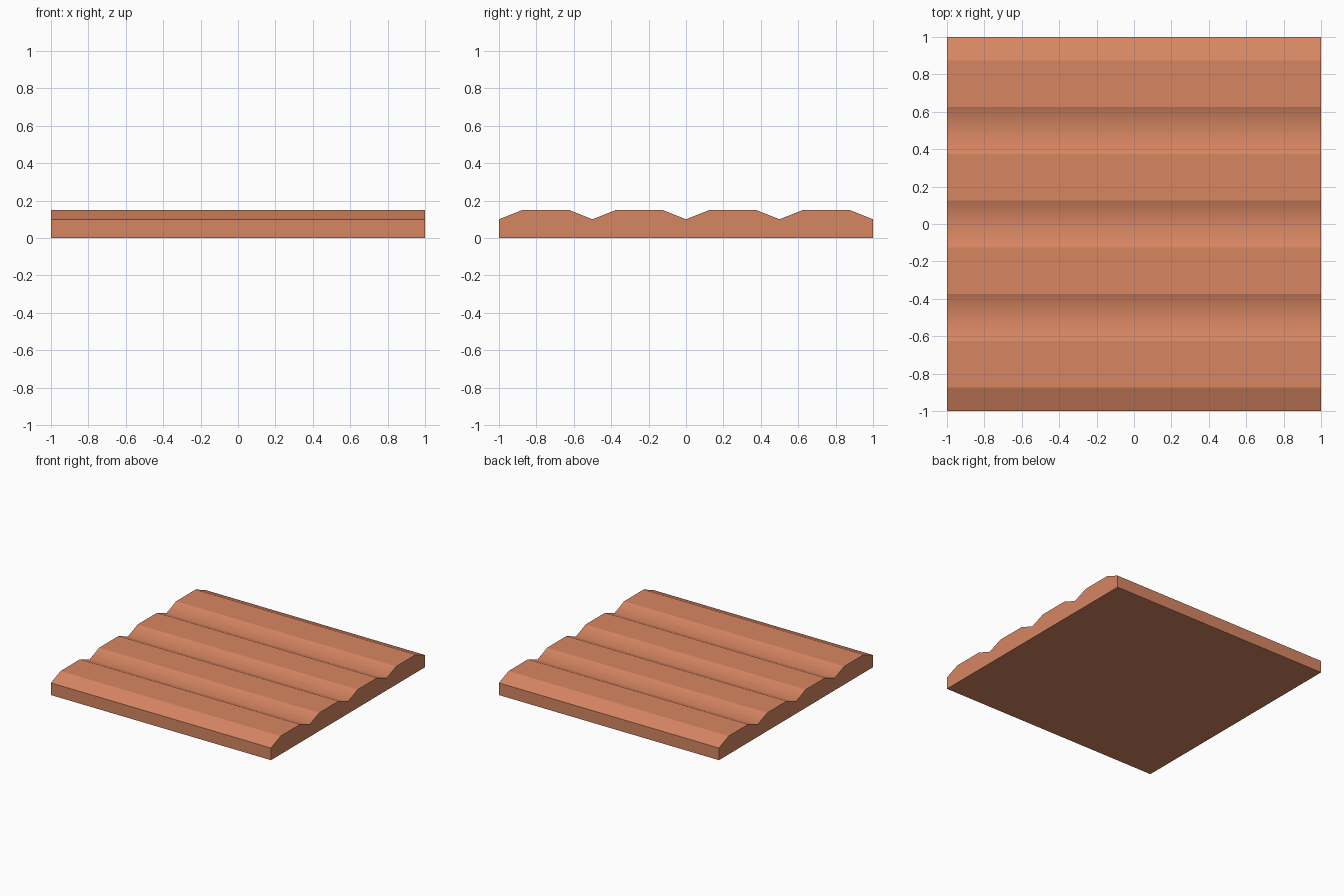
import bpy, bmesh

if "Cube" in bpy.data.objects:
    bpy.data.objects.remove(bpy.data.objects["Cube"])

# Single earthy colour
mat = bpy.data.materials.new("terracotta_soil")
mat.diffuse_color = (0.68, 0.238, 0.122, 1.0)
mat.use_nodes = True
mat.node_tree.nodes["Principled BSDF"].inputs["Base Color"].default_value = mat.diffuse_color

# Cross-section in y/z: four flat-topped ridges with V valleys between
ROWS, PITCH, LOW, HIGH = 4, 0.5, 0.10, 0.15
ridge = [(-1.0, LOW)]
for i in range(ROWS):
    y = -1.0 + i * PITCH
    ridge += [(y + PITCH * 0.25, HIGH), (y + PITCH * 0.75, HIGH), (y + PITCH, LOW)]
profile = [(-1.0, 0.0)] + ridge + [(1.0, 0.0)]

# Extrude the cross-section along x
bm = bmesh.new()
end = bm.faces.new([bm.verts.new((-1.0, y, z)) for y, z in profile])
ext = bmesh.ops.extrude_face_region(bm, geom=[end], use_keep_orig=True)
new_verts = [v for v in ext["geom"] if isinstance(v, bmesh.types.BMVert)]
bmesh.ops.translate(bm, verts=new_verts, vec=(2.0, 0, 0))
bmesh.ops.recalc_face_normals(bm, faces=bm.faces)

# Smooth shading only across the valleys; every other edge stays crisp
for f in bm.faces:
    f.smooth = True
for e in bm.edges:
    in_valley = all(abs(v.co.z - LOW) < 1e-4 and abs(v.co.y) < 0.9 for v in e.verts)
    e.smooth = in_valley

mesh = bpy.data.meshes.new("ploughed_rows")
bm.to_mesh(mesh)
bm.free()
mesh.materials.append(mat)
obj = bpy.data.objects.new("ploughed_rows", mesh)
bpy.context.collection.objects.link(obj)
